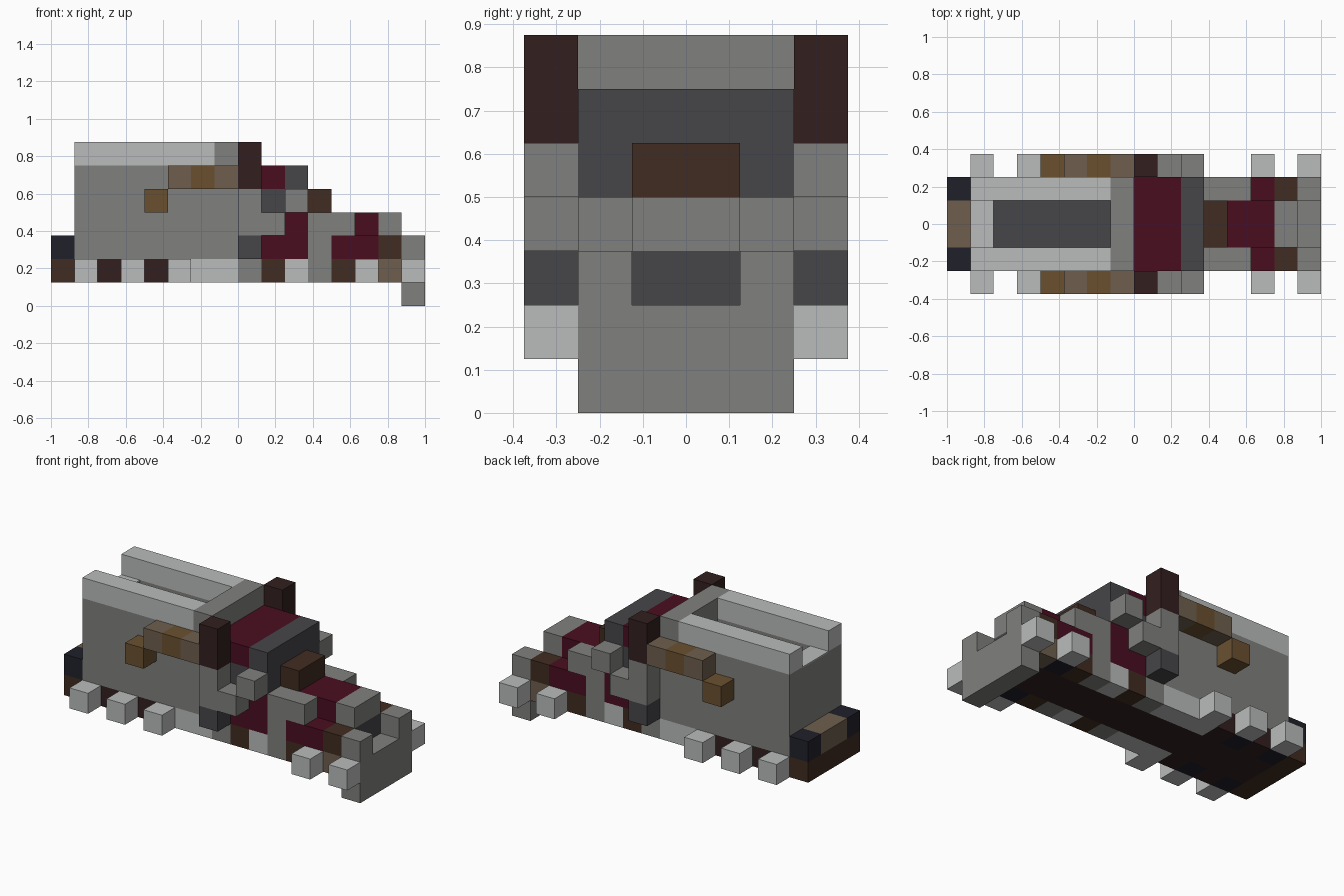
import bpy
import bmesh
from mathutils import Matrix, Vector

default_cube = bpy.data.objects.get("Cube")
if default_cube:
    bpy.data.objects.remove(default_cube, do_unlink=True)

UNIT = 0.125  # edge of one building block


def linear(channel):
    c = int(channel, 16) / 255
    return c / 12.92 if c <= 0.04045 else ((c + 0.055) / 1.055) ** 2.4


def material(name, code):
    mat = bpy.data.materials.new(name)
    colour = [linear(code[n:n + 2]) for n in (0, 2, 4)] + [1]
    mat.diffuse_color = colour
    mat.use_nodes = True
    shader = mat.node_tree.nodes["Principled BSDF"]
    shader.inputs["Base Color"].default_value = colour
    shader.inputs["Roughness"].default_value = 0.9
    return mat


light = material("light grey", "babcbb")
grey = material("mid grey", "80807e")
dark = material("dark grey", "464549")
navy = material("dark navy", "20202b")
soot = material("soot brown", "331f1f")
brown = material("dark brown", "412c21")
taupe = material("taupe", "6e5f4e")
ochre = material("ochre brown", "6a5030")
crimson = material("crimson", "4a0d20")


def block(name, mat, x, z, spans):
    """Boxes over block columns x, layers z and each y span (block units)."""
    bm = bmesh.new()
    for y in spans:
        low = Vector((x[0] - 8, y[0], z[0])) * UNIT
        high = Vector((x[1] - 8, y[1], z[1])) * UNIT
        place = Matrix.Translation((low + high) / 2) @ Matrix.Diagonal((*(high - low), 1))
        bmesh.ops.create_cube(bm, size=1, matrix=place)
    mesh = bpy.data.meshes.new(name)
    bm.to_mesh(mesh)
    bm.free()
    mesh.materials.append(mat)
    bpy.context.collection.objects.link(bpy.data.objects.new(name, mesh))


def across(name, mat, x, z):
    block(name, mat, x, z, [(-2, 2)])


def core(name, mat, x, z):
    block(name, mat, x, z, [(-1, 1)])


def sides(name, mat, x, z):
    block(name, mat, x, z, [(-2, -1), (1, 2)])


def outer(name, mat, x, z):
    block(name, mat, x, z, [(-3, -2), (2, 3)])


# Chassis: central beam and coloured sill blocks along both sides
core("chassis_beam", soot, (1, 15), (1, 2))
sill = [navy, soot, navy, soot, light, light, light, grey, brown,
        light, grey, brown, navy, taupe]
for column, mat in enumerate(sill, start=1):
    sides(f"sill_block_{column}", mat, (column, column + 1), (1, 2))

# Wheels
for number, column in enumerate((1, 3, 5, 13, 15), start=1):
    outer(f"wheel_pair_{number}", light, (column, column + 1), (1, 2))

# Rear bumper
across("rear_bumper", brown, (0, 1), (1, 2))
sides("rear_bumper_corners", navy, (0, 1), (2, 3))
core("rear_bumper_step", taupe, (0, 1), (2, 3))

# Open rear hull
core("hull_floor", dark, (2, 7), (2, 3))
sides("hull_walls", grey, (1, 7), (2, 6))
sides("hull_rails", light, (1, 7), (6, 7))
core("hull_back_wall", grey, (1, 2), (2, 5.95))
core("hull_back_ledge", light, (1, 2), (5.95, 6))
across("hull_bulkhead", grey, (7, 8), (2, 7))

# Cabin in front of the bulkhead
across("cabin_roof", crimson, (8, 10), (5, 6))
across("cabin_window_band", dark, (8, 10), (4, 5))
across("cabin_windscreen", dark, (10, 11), (4, 6))
across("cabin_base", crimson, (8, 11), (2, 4))

# Tall side posts with stepped brackets
outer("post_foot", dark, (8, 9), (2, 3))
outer("post_middle", grey, (8, 9), (3, 5))
outer("post_top", soot, (8, 9), (5, 7))
outer("bracket_arm", grey, (9, 10), (3, 4))
outer("bracket_tip", grey, (10, 11), (4, 5))

# Pipes running back from the posts
outer("pipe_front", taupe, (7, 8), (5, 6))
outer("pipe_band", ochre, (6, 7), (5, 6))
outer("pipe_rear", taupe, (5, 6), (5, 6))
outer("pipe_end", ochre, (4, 5), (4, 5))

# Bonnet
core("bonnet_core", crimson, (11, 14), (2, 4))
core("bonnet_cap", brown, (11, 12), (4, 5))
sides("bonnet_columns", grey, (11, 12), (2, 4))
sides("bonnet_arches", grey, (12, 13), (3, 4))
sides("bonnet_flanks", crimson, (12, 14), (2, 3))
sides("bonnet_corners", brown, (14, 15), (2, 3))
core("bonnet_grille", dark, (14, 15), (2, 3))
core("bonnet_nose", grey, (14, 15), (3, 4))

# Front plough with raised ends
across("plough_blade", grey, (15, 16), (0, 2))
sides("plough_ends", grey, (15, 16), (2, 3))
